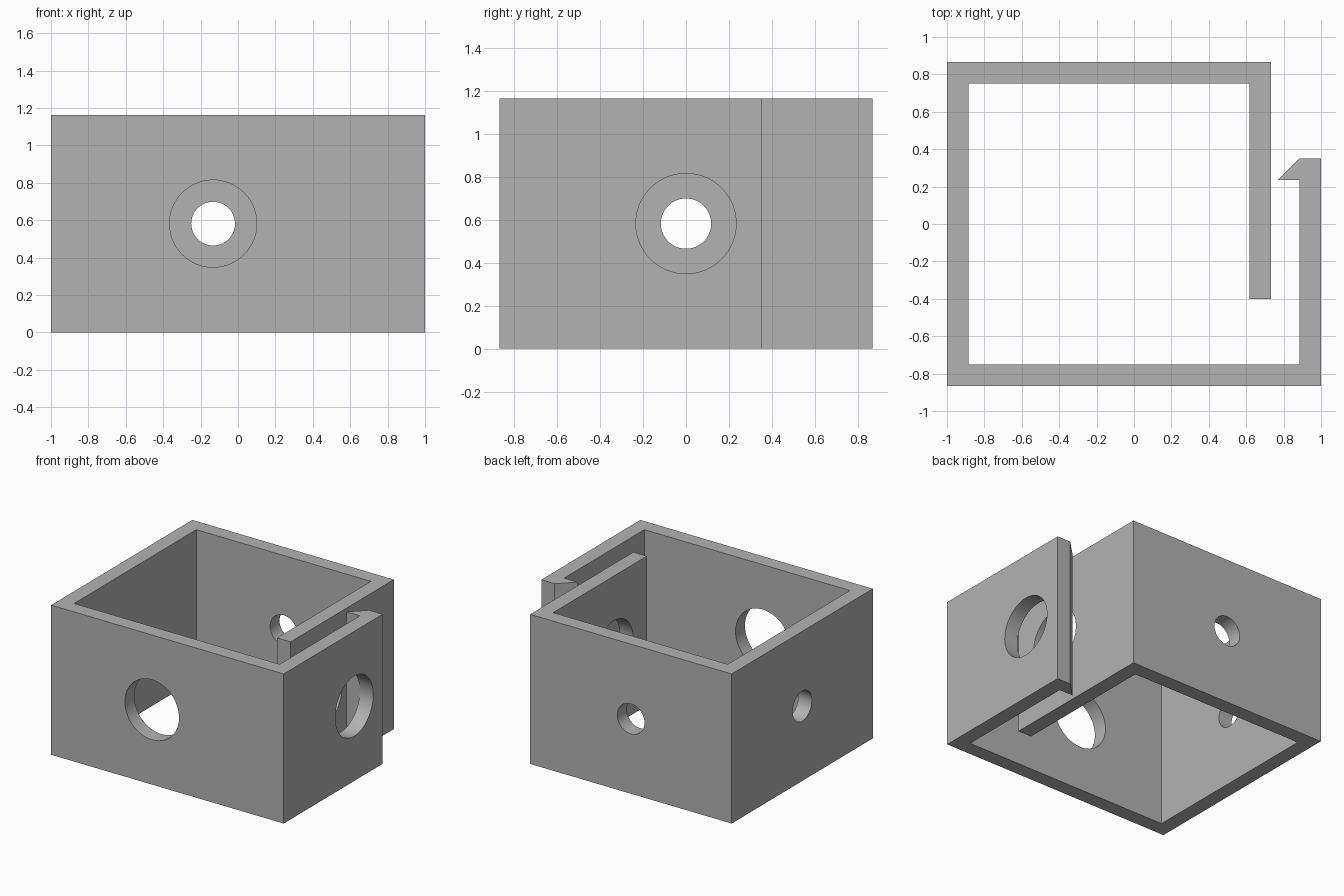
import bpy, bmesh, math
from mathutils import Matrix, Vector

cube = bpy.data.objects.get("Cube")
if cube:
    bpy.data.objects.remove(cube, do_unlink=True)

HEIGHT = 1.163
HX, HY, WALL = 1.0, 0.867, 0.116
TONGUE_X = 0.733          # outer face of the inner tongue
MID_X, MID_Z = -0.133, HEIGHT / 2
BIG, SMALL = 0.233, 0.117

grey = bpy.data.materials.new("plain grey")
grey.use_nodes = True
grey.diffuse_color = (0.45, 0.45, 0.45, 1)
grey.node_tree.nodes["Principled BSDF"].inputs["Base Color"].default_value = (0.45, 0.45, 0.45, 1)


def add_object(name, bm):
    bmesh.ops.recalc_face_normals(bm, faces=bm.faces)
    mesh = bpy.data.meshes.new(name)
    bm.to_mesh(mesh)
    bm.free()
    mesh.materials.append(grey)
    obj = bpy.data.objects.new(name, mesh)
    bpy.context.collection.objects.link(obj)
    return obj


# Overlapping open frame with a hooked latch wall, extruded upwards
ix, iy = HX - WALL, HY - WALL
outline = [
    (-HX, -HY), (HX, -HY), (HX, 0.35), (ix, 0.35), (0.767, 0.235), (ix, 0.235),
    (ix, -iy), (-ix, -iy), (-ix, iy), (TONGUE_X - WALL, iy),
    (TONGUE_X - WALL, -0.4), (TONGUE_X, -0.4), (TONGUE_X, HY), (-HX, HY),
]
bm = bmesh.new()
base = bm.faces.new([bm.verts.new((x, y, 0)) for x, y in outline])
top = bmesh.ops.extrude_face_region(bm, geom=[base])["geom"]
bmesh.ops.translate(bm, vec=(0, 0, HEIGHT),
                    verts=[v for v in top if isinstance(v, bmesh.types.BMVert)])
frame = add_object("latched_frame", bm)


# Round holes: large through front, tongue and latch; small through back and left
def drill(name, centre, axis, radius, length):
    bm = bmesh.new()
    turn = Vector((0, 0, 1)).rotation_difference(Vector(axis)).to_matrix().to_4x4()
    bmesh.ops.create_cone(bm, cap_ends=True, segments=64, radius1=radius, radius2=radius,
                          depth=length, matrix=Matrix.Translation(centre) @ turn)
    cutter = add_object(name, bm)
    cutter.hide_render = True
    cutter.hide_viewport = True
    mod = frame.modifiers.new(name, "BOOLEAN")
    mod.operation, mod.solver, mod.object = "DIFFERENCE", "EXACT", cutter
    return cutter


cutters = [
    drill("front_hole_cutter", (MID_X, -HY, MID_Z), (0, 1, 0), BIG, 0.5),
    drill("latch_hole_cutter", (0.85, 0, MID_Z), (1, 0, 0), BIG, 0.7),
    drill("back_hole_cutter", (MID_X, HY, MID_Z), (0, 1, 0), SMALL, 0.5),
    drill("left_hole_cutter", (-HX, 0, MID_Z), (1, 0, 0), SMALL, 0.5),
]

# Apply the holes, then smooth only their round walls
bpy.ops.object.select_all(action="DESELECT")
frame.select_set(True)
bpy.context.view_layer.objects.active = frame
for mod in list(frame.modifiers):
    bpy.ops.object.modifier_apply(modifier=mod.name)
for cutter in cutters:
    bpy.data.objects.remove(cutter, do_unlink=True)
bpy.ops.object.shade_smooth_by_angle(angle=math.radians(30))
